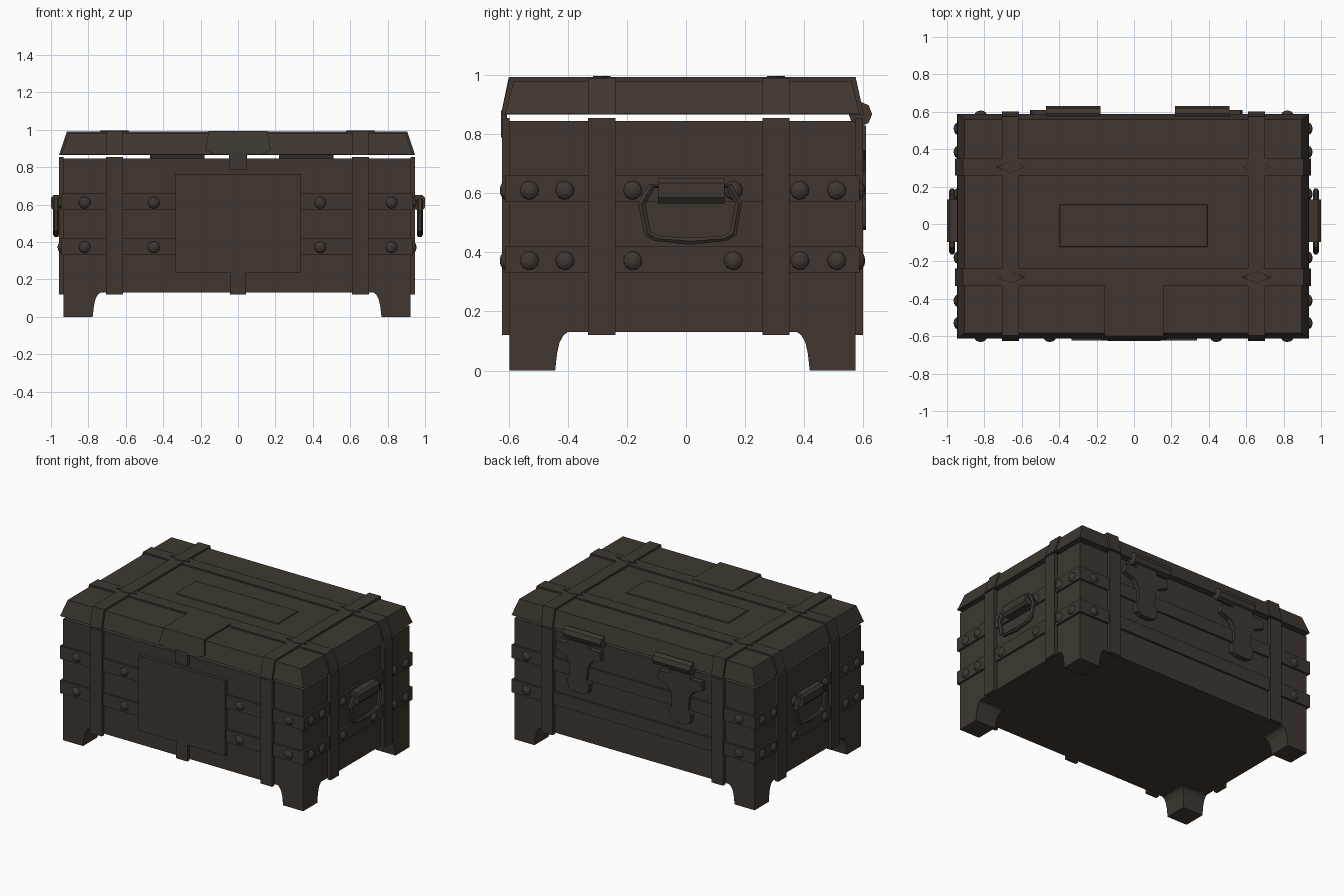
import bpy, bmesh, math
from mathutils import Vector

if "Cube" in bpy.data.objects:
    bpy.data.objects.remove(bpy.data.objects["Cube"])

mat = bpy.data.materials.new("dark brown")
mat.diffuse_color = (0.050, 0.039, 0.030, 1)
mat.use_nodes = True
mat.node_tree.nodes["Principled BSDF"].inputs["Base Color"].default_value = mat.diffuse_color

# Body core limits
X0, X1, Y0, Y1 = -0.932, 0.922, -0.598, 0.574


def finish(name, bm):
    bmesh.ops.recalc_face_normals(bm, faces=bm.faces)
    me = bpy.data.meshes.new(name)
    bm.to_mesh(me)
    bm.free()
    me.materials.append(mat)
    ob = bpy.data.objects.new(name, me)
    bpy.context.collection.objects.link(ob)
    return ob


def loft(name, rings, closed=False):
    """Skin a list of equal-length point rings, capped unless closed."""
    bm = bmesh.new()
    vs = [[bm.verts.new(p) for p in r] for r in rings]
    n = len(rings[0])
    pairs = list(zip(vs, vs[1:])) + ([(vs[-1], vs[0])] if closed else [])
    for a, b in pairs:
        for i in range(n):
            j = (i + 1) % n
            bm.faces.new((a[i], a[j], b[j], b[i]))
    if not closed:
        bm.faces.new(vs[0])
        bm.faces.new(vs[-1])
    return finish(name, bm)


def rect(x0, x1, y0, y1, z):
    return [(x0, y0, z), (x1, y0, z), (x1, y1, z), (x0, y1, z)]


def box(name, x0, x1, y0, y1, z0, z1):
    return loft(name, [rect(x0, x1, y0, y1, z0), rect(x0, x1, y0, y1, z1)])


def frustum(name, lo, z0, hi, z1):
    return loft(name, [rect(*lo, z0), rect(*hi, z1)])


def rivet(name, pos, normal):
    """Low dome on a wall."""
    n = Vector(normal)
    u, w = n.orthogonal().normalized(), None
    w = n.cross(u)
    rings = []
    for r, h in ((0.032, 0.0), (0.027, 0.009), (0.015, 0.016), (0.004, 0.018)):
        rings.append([Vector(pos) + n * h + r * (u * math.cos(a) + w * math.sin(a))
                      for a in [k * math.tau / 10 for k in range(10)]])
    loft(name, rings)


# Chest body
box("body", X0, X1, Y0, Y1, 0.13, 0.845)

# Corner feet with curved inner edges
for sx, cx in ((1, X0), (-1, X1)):
    for sy, cy in ((1, Y0), (-1, Y1)):
        rings = []
        for z, e in ((0, .155), (.06, .162), (.095, .17), (.12, .184), (.135, .205)):
            rings.append(rect(cx, cx + sx * e, cy, cy + sy * e, z))
        loft("foot", rings)

# Horizontal bands
T = 0.014
for zc in (0.375, 0.615):
    box("horizontal_band", X0 - T, X1 + T, Y0 - T, Y1 + T, zc - .045, zc + .045)

# Vertical straps on all four walls
S = 0.025
for xc in (-0.66, 0.655):
    box("front_strap", xc - .045, xc + .045, Y0 - S, Y0, .12, .855)
    box("back_strap", xc - .045, xc + .045, Y1, Y1 + S, .12, .855)
for yc in (-0.285, 0.305):
    box("left_strap", X0 - S, X0, yc - .046, yc + .046, .12, .855)
    box("right_strap", X1, X1 + S, yc - .046, yc + .046, .12, .855)

# Rivets on the bands
for z in (0.372, 0.61):
    for x in (-0.82, -0.45, 0.44, 0.82):
        rivet("front_rivet", (x, Y0 - T, z), (0, -1, 0))
    for x in (-0.82, 0.82):
        rivet("back_rivet", (x, Y1 + T, z), (0, 1, 0))
    for y in (-0.53, -0.41, -0.18, 0.16, 0.385, 0.51):
        rivet("left_rivet", (X0 - T, y, z), (-1, 0, 0))
        rivet("right_rivet", (X1 + T, y, z), (1, 0, 0))

# Lid with sloped sides
frustum("lid", (-.945, .935, -.612, .588), .868, (-.905, .895, -.583, .56), .98)

# Lid straps in both directions, with diamonds where they cross
for xc in (-0.66, 0.655):
    frustum("lid_strap_long", (xc - .045, xc + .045, -.626, .602), .866,
            (xc - .045, xc + .045, -.597, .574), .994)
    for yc in (-0.285, 0.305):
        rings = [[(xc + r * dx, yc + r * .4 * dy, z)
                  for dx, dy in ((1, 0), (0, 1), (-1, 0), (0, -1))]
                 for r, z in ((.08, .98), (.075, .997))]
        loft("strap_diamond", rings)
for yc in (-0.285, 0.305):
    frustum("lid_strap_cross", (-.956, .946, yc - .046, yc + .046), .866,
            (-.915, .905, yc - .046, yc + .046), .99)

# Raised panel on the lid
frustum("lid_panel", (-.40, .395, -.125, .107), .975, (-.395, .39, -.12, .102), .987)

# Clasp: plate on top, flared apron and tongue
box("clasp_top", -.157, .157, -.60, -.29, .97, .992)


def apron(y_off):
    pts = [(-.157, .992), (-.175, .89), (-.12, .868), (.12, .868), (.175, .89), (.157, .992)]
    return [(x, -.6 - .026 * (.992 - z) / .124 + y_off, z) for x, z in pts]


loft("clasp_apron", [apron(0), apron(.02)])
box("clasp_tongue", -.048, .048, -.626, -.605, .788, .88)

# Lock plate and the short strap under it
box("lock_plate", -.335, .337, -.622, Y0, .237, .762)
box("lock_strap", -.043, .043, -.62, Y0, .12, .24)

# Hinges: T-shaped leaf and barrel
half = [(.075, .83), (.085, .80), (.165, .80), (.175, .745), (.10, .715), (.07, .67),
        (.065, .58), (.085, .55), (.075, .49), (.04, .475)]
leaf = half + [(-x, z) for x, z in reversed(half)]
for cx, bx in ((-.38, -.325), (.405, .365)):
    loft("hinge_leaf", [[(cx + x, y, z) for x, z in leaf] for y in (Y1, .61)])
    loft("hinge_barrel", [[(bx + d, .59 + .04 * math.cos(a), .868 + .042 * math.sin(a))
                           for a in [k * math.tau / 8 for k in range(8)]]
                          for d in (-.145, .145)])
    box("hinge_neck", cx - .075, cx + .075, Y1, .602, .81, .86)

# Side handles: mount bar and closed ring
path = [(-.115, .625), (-.15, .565), (-.13, .465), (-.10, .447), (.015, .438),
        (.13, .447), (.16, .465), (.178, .565), (.145, .625)]
for s, wall in ((-1, X0), (1, X1)):
    box("handle_mount", min(wall, s * .96), max(wall, s * .96), -.095, .13, .59, .648)
    loft("handle_bar", [[(s * x, y, z) for x, z in
                         ((.94, .575), (.985, .566), (1, .585), (1, .635), (.985, .65), (.94, .65))]
                        for y in (-.095, .13)])
    c = Vector((.015, .54))
    rings = []
    for p in path:
        p = Vector(p)
        out = (p - c).normalized()
        rings.append([(s * (.972 + .016 * math.cos(a)),
                       p.x + out.x * .014 * math.sin(a), p.y + out.y * .014 * math.sin(a))
                      for a in [k * math.tau / 6 for k in range(6)]])
    ring = loft("handle_ring", rings, closed=True)
